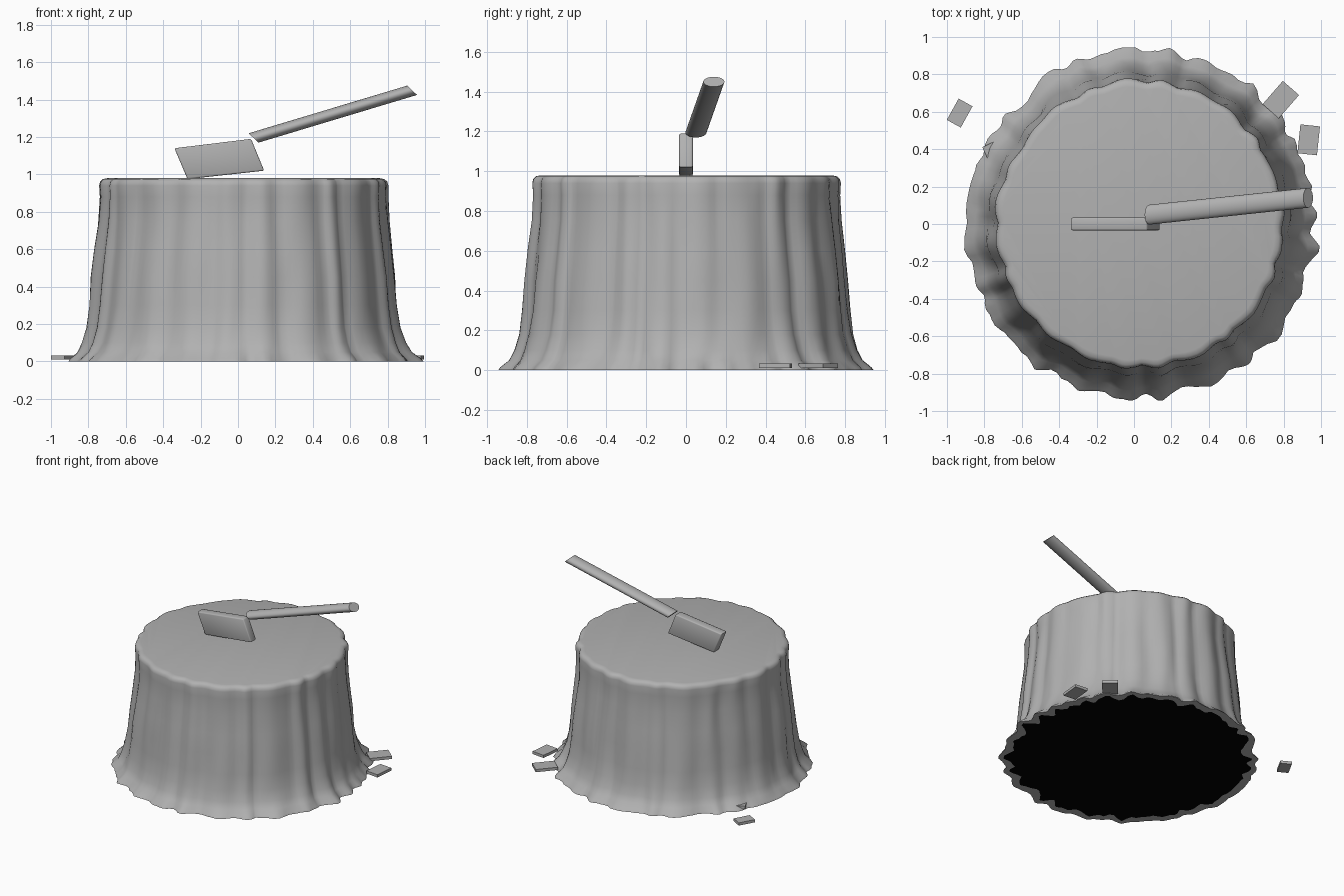
import bpy, bmesh, random
from math import sin, cos, pi, radians, exp
from mathutils import Vector, Matrix, noise

random.seed(7)
if "Cube" in bpy.data.objects:
    bpy.data.objects.remove(bpy.data.objects["Cube"])


def material(name, value):
    m = bpy.data.materials.new(name)
    m.use_nodes = True
    colour = (value, value, value, 1)
    m.diffuse_color = colour
    m.node_tree.nodes["Principled BSDF"].inputs["Base Color"].default_value = colour
    return m


grey = material("mid grey", 0.44)
black = material("black underside", 0.0)


def finish(name, bm, mats, angle=None):
    bmesh.ops.recalc_face_normals(bm, faces=bm.faces)
    mesh = bpy.data.meshes.new(name)
    bm.to_mesh(mesh)
    bm.free()
    for m in mats:
        mesh.materials.append(m)
    ob = bpy.data.objects.new(name, mesh)
    bpy.context.collection.objects.link(ob)
    if angle:
        bpy.ops.object.select_all(action="DESELECT")
        ob.select_set(True)
        bpy.context.view_layer.objects.active = ob
        bpy.ops.object.shade_smooth_by_angle(angle=radians(angle))


def loft(bm, rings):
    """Skin a list of closed point rings, cap both ends, return the first cap."""
    loops = [[bm.verts.new(p) for p in ring] for ring in rings]
    n = len(loops[0])
    for a, b in zip(loops, loops[1:]):
        for i in range(n):
            j = (i + 1) % n
            bm.faces.new((a[i], a[j], b[j], b[i]))
    first = bm.faces.new(loops[0])
    bm.faces.new(loops[-1])
    return first


# Stump: fluted bark lofted through rings, flaring at the roots
LOBES, STEPS = 24, 8
starts = [i + random.uniform(-0.25, 0.25) for i in range(LOBES)]
starts.append(starts[0] + LOBES)
flutes = []
for i in range(LOBES):
    depth = random.uniform(0.4, 1.2)
    for k in range(STEPS):
        t = k / STEPS
        angle = 2 * pi * (starts[i] + t * (starts[i + 1] - starts[i])) / LOBES
        flutes.append((angle, depth * (sin(pi * t) ** 1.5 - 0.55)))


def stump_ring(radius, z, flute, rough):
    ring = []
    for a, f in flutes:
        dent = 0.03 * exp(-((a - 2.5) / 0.25) ** 2)
        around = Vector((cos(a), sin(a), z / 2))
        n = 0.012 * noise.noise(around * 4) + rough * noise.noise(around * 11)
        r = radius + flute * f + n - dent * (1 - z * 0.6)
        ring.append((0.03 + r * cos(a), r * sin(a), z))
    return ring


# Each ring: radius, height, flute depth, ragged edge
profile = [(0.875, 0.0, 0.03, 0.07), (0.935, 0.0, 0.025, 0.035),
           (0.925, 0.015, 0.025, 0.03), (0.885, 0.05, 0.026, 0.015),
           (0.86, 0.1, 0.026, 0.01), (0.835, 0.18, 0.026, 0.006),
           (0.818, 0.3, 0.026, 0.006), (0.806, 0.45, 0.025, 0.006),
           (0.788, 0.6, 0.024, 0.006), (0.771, 0.75, 0.023, 0.006),
           (0.765, 0.88, 0.022, 0.006), (0.768, 0.94, 0.021, 0.006),
           (0.763, 0.962, 0.02, 0.006), (0.748, 0.975, 0.018, 0.006),
           (0.725, 0.98, 0.014, 0.004)]
bm = bmesh.new()
base = loft(bm, [stump_ring(*row) for row in profile])
base.material_index = 1
finish("stump", bm, [grey, black], 50)

# Axe head: slanted block resting on the stump
outline = [(-0.34, 1.14), (0.07, 1.19), (0.14, 1.02), (-0.27, 0.975)]
bm = bmesh.new()
loft(bm, [[(x, y, z) for x, z in outline] for y in (-0.034, 0.034)])
bmesh.ops.bevel(bm, geom=bm.edges[:], offset=0.008, segments=2, affect="EDGES", profile=0.5)
finish("axe_head", bm, [grey], 50)

# Axe handle: oval rod with slanted ends
bm = bmesh.new()
rings = []
for centre in (Vector((0.083, 0.05, 1.195)), Vector((0.931, 0.14, 1.45))):
    rings.append([centre + Vector((0.026 * cos(t), 0.053 * sin(t), -0.025 * cos(t)))
                  for t in (2 * pi * i / 24 for i in range(24))])
loft(bm, rings)
finish("axe_handle", bm, [grey], 40)

# Wood chips lying around the stump: x, y, length, width, turn
chips = [(-0.932, 0.593, 0.13, 0.085, 61), (0.785, 0.665, 0.165, 0.115, 49),
         (0.934, 0.45, 0.155, 0.105, 84), (-0.74, 0.4, 0.12, 0.08, 25)]
for i, (x, y, length, width, turn) in enumerate(chips):
    bm = bmesh.new()
    bmesh.ops.create_cube(bm, size=1)
    place = (Matrix.Translation((x, y, 0.022)) @ Matrix.Rotation(radians(turn), 4, "Z")
             @ Matrix.Diagonal((length, width, 0.022, 1)))
    bmesh.ops.transform(bm, matrix=place, verts=bm.verts)
    finish(f"wood_chip_{i + 1}", bm, [grey])
